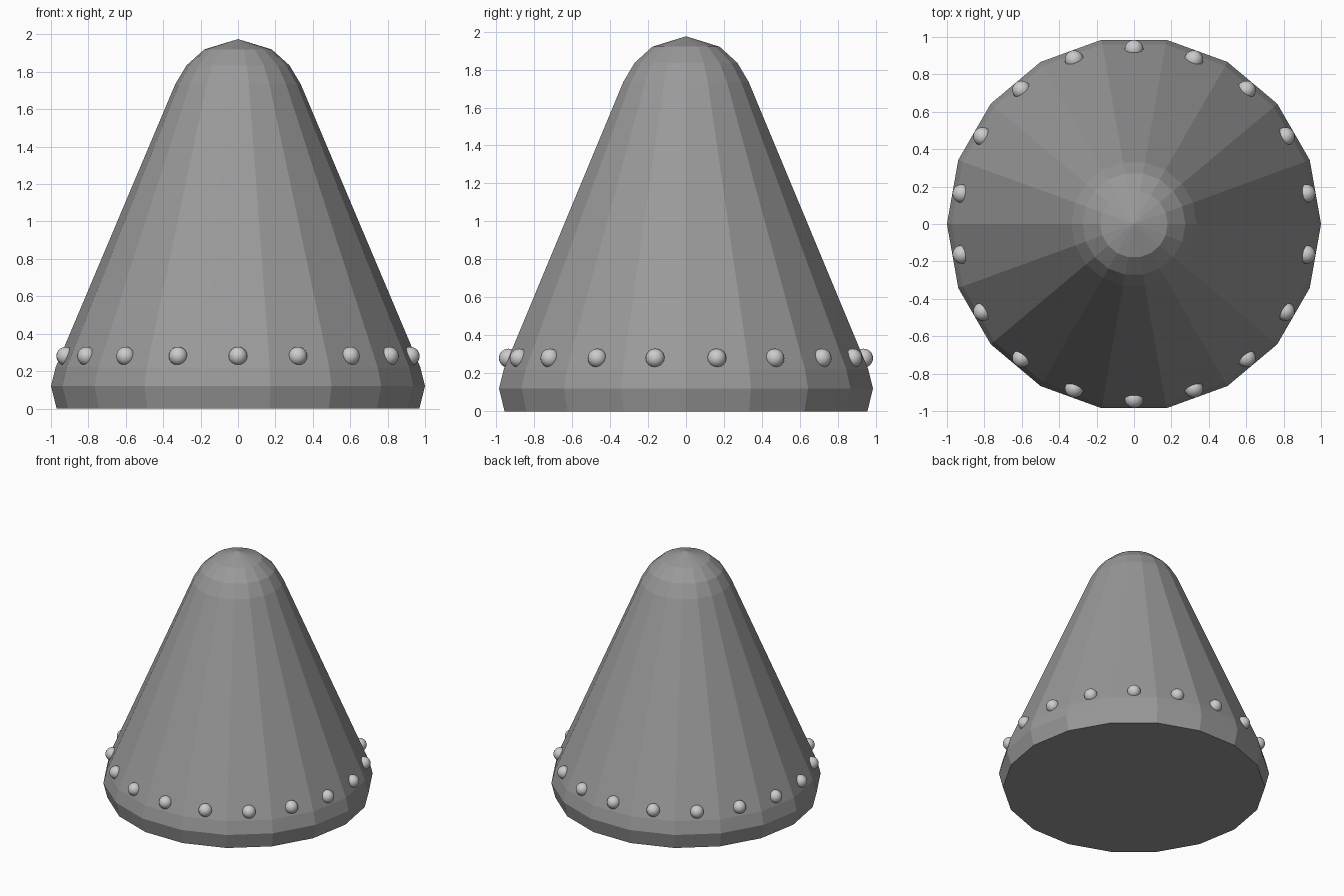
import bpy, bmesh
from math import cos, sin, pi
from mathutils import Matrix

if "Cube" in bpy.data.objects:
    bpy.data.objects.remove(bpy.data.objects["Cube"])

SIDES = 18


def finish(bm, name, smooth=False):
    bmesh.ops.recalc_face_normals(bm, faces=bm.faces[:])
    for f in bm.faces:
        f.smooth = smooth
    mesh = bpy.data.meshes.new(name)
    bm.to_mesh(mesh)
    bm.free()
    obj = bpy.data.objects.new(name, mesh)
    bpy.context.collection.objects.link(obj)
    return obj


# Cone body: 18-sided stack of rings with a blunt tip and a flat base
profile = [(0.97, 0), (1.0, 0.12), (0.975, 0.22), (0.335, 1.735),
           (0.275, 1.835), (0.18, 1.92)]
bm = bmesh.new()
rings = [[bm.verts.new((r * cos(2 * pi * i / SIDES), r * sin(2 * pi * i / SIDES), z))
          for i in range(SIDES)] for r, z in profile]
apex = bm.verts.new((0, 0, 1.975))
bm.faces.new(rings[0])
for i in range(SIDES):
    j = (i + 1) % SIDES
    for low, high in zip(rings, rings[1:]):
        bm.faces.new((low[i], low[j], high[j], high[i]))
    bm.faces.new((rings[-1][i], rings[-1][j], apex))
body = finish(bm, "cone_body")
dark_grey = bpy.data.materials.new("dark_grey")
dark_grey.diffuse_color = (0.32, 0.32, 0.32, 1)
dark_grey.use_nodes = True
dark_grey.node_tree.nodes["Principled BSDF"].inputs["Base Color"].default_value = dark_grey.diffuse_color
body.data.materials.append(dark_grey)

# Round studs, one in the middle of each face
bm = bmesh.new()
for i in range(SIDES):
    a = 2 * pi * (i + 0.5) / SIDES
    bmesh.ops.create_uvsphere(bm, u_segments=20, v_segments=12, radius=0.05,
                              matrix=Matrix.Translation((0.935 * cos(a), 0.935 * sin(a), 0.28)))
finish(bm, "studs", smooth=True)
